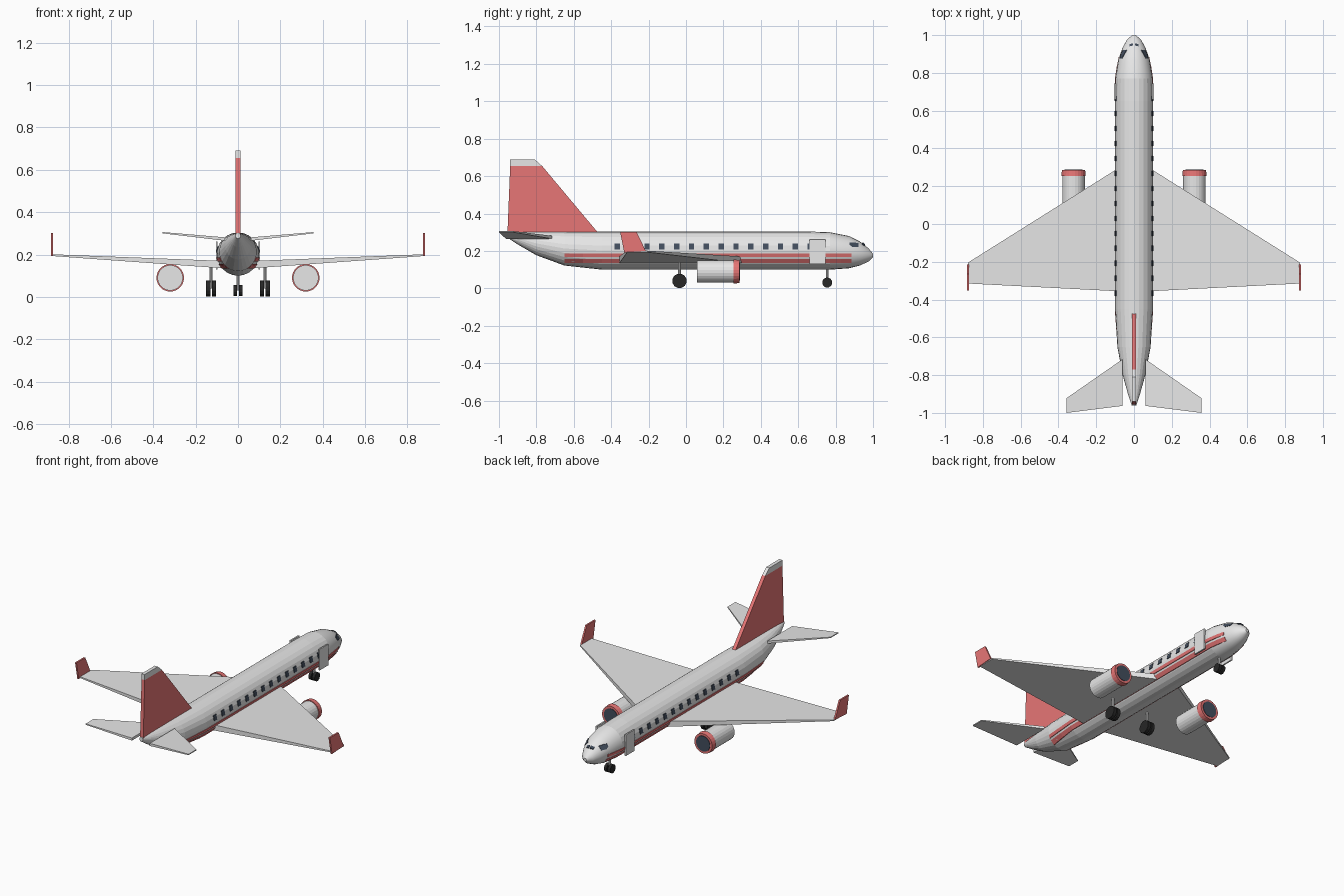
import bpy, bmesh, math
from mathutils import Vector

cube = bpy.data.objects.get("Cube")
if cube:
    bpy.data.objects.remove(cube)


def material(name, r, g, b):
    m = bpy.data.materials.new(name)
    m.use_nodes = True
    m.diffuse_color = (r, g, b, 1)
    m.node_tree.nodes["Principled BSDF"].inputs["Base Color"].default_value = (r, g, b, 1)
    return m


WHITE = material("light grey", 0.8, 0.8, 0.8)
RED = material("red", 0.8, 0.18, 0.18)
GLASS = material("dark glass", 0.055, 0.075, 0.11)
BLACK = material("tyre black", 0.02, 0.02, 0.02)


def build(name, verts, faces, *mats):
    mesh = bpy.data.meshes.new(name)
    mesh.from_pydata(verts, [], faces)
    bm = bmesh.new()
    bm.from_mesh(mesh)
    bmesh.ops.recalc_face_normals(bm, faces=bm.faces)
    bm.to_mesh(mesh)
    bm.free()
    for m in mats:
        mesh.materials.append(m)
    ob = bpy.data.objects.new(name, mesh)
    bpy.context.collection.objects.link(ob)
    return ob


def loft(name, rings, *mats):
    """Closed solid through rings that all have the same point count."""
    n = len(rings[0])
    verts = [p for ring in rings for p in ring]
    faces = [(i * n + j, i * n + (j + 1) % n, (i + 1) * n + (j + 1) % n, (i + 1) * n + j)
             for i in range(len(rings) - 1) for j in range(n)]
    faces += [tuple(range(n)), tuple(range(len(verts) - n, len(verts)))]
    return build(name, verts, faces, *mats)


def box(name, x, y, z, mat):
    return loft(name, [[(i, y[0], z[0]), (i, y[1], z[0]), (i, y[1], z[1]), (i, y[0], z[1])]
                       for i in x], mat)


def cylinder(name, axis, start, end, centre, radius, sides, *mats, end_radius=None):
    """Cylinder along x, y or z; centre gives the other two coordinates in order."""
    rings = []
    for pos, r in ((start, radius), (end, end_radius or radius)):
        ring = []
        for k in range(sides):
            a = math.tau * (k + 0.5) / sides
            p = [centre[0] + r * math.cos(a), centre[1] + r * math.sin(a)]
            p.insert("xyz".index(axis), pos)
            ring.append(tuple(p))
        rings.append(ring)
    return loft(name, rings, *mats)


# Fuselage stations: y, bottom z, top z, half width
STATIONS = [
    (-0.96, 0.275, 0.302, 0.012), (-0.9, 0.235, 0.303, 0.032), (-0.8, 0.177, 0.304, 0.06),
    (-0.65, 0.122, 0.304, 0.088), (-0.45, 0.1, 0.304, 0.1), (0.65, 0.1, 0.304, 0.1),
    (0.77, 0.1, 0.3, 0.099), (0.87, 0.107, 0.28, 0.083), (0.93, 0.122, 0.25, 0.062),
    (0.975, 0.143, 0.215, 0.038), (1.0, 0.165, 0.185, 0.01)]


def section(y):
    for a, b in zip(STATIONS, STATIONS[1:]):
        if y <= b[0]:
            t = (y - a[0]) / (b[0] - a[0])
            lo, hi, w = (a[i] + t * (b[i] - a[i]) for i in (1, 2, 3))
            return (lo + hi) / 2, w, (hi - lo) / 2


def skin_x(y, z, lift):
    """Half width of the hull at a height, pushed out a little."""
    c, w, h = section(y)
    return w * math.sqrt(max(0, 1 - ((z - c) / h) ** 2)) + lift


SIDES = 24
hull = []
for station in STATIONS:
    c, w, h = section(station[0])
    hull.append([(w * math.cos(math.tau * k / SIDES), station[0],
                  c + h * math.sin(math.tau * k / SIDES)) for k in range(SIDES)])
fuselage = loft("fuselage", hull, WHITE)
for p in fuselage.data.polygons:
    p.use_smooth = len(p.vertices) == 4 and p.center.y > 0.77


def skin_plate(name, side, corners, mat, lift=0.003):
    """Thin plate laid on the hull; corners is a list of (y, low z, high z)."""
    rings = []
    for y, lo, hi in corners:
        rings.append([(side * skin_x(y, lo, -0.004), y, lo), (side * skin_x(y, lo, lift), y, lo),
                      (side * skin_x(y, hi, lift), y, hi), (side * skin_x(y, hi, -0.004), y, hi)])
    return loft(name, rings, mat)


# Tail fin with a pale cap
def fin_ring(y0, y1, z):
    return [(-0.011, y0, z), (0.011, y0, z), (0.011, y1, z), (-0.011, y1, z)]


fin = loft("tail_fin", [fin_ring(-0.955, -0.46, 0.285), fin_ring(-0.94, -0.77, 0.655),
                        fin_ring(-0.94, -0.81, 0.69)], RED, WHITE)
for p in fin.data.polygons:
    p.material_index = int(p.center.z > 0.66)


def wing_ring(x, y0, y1, z, thick):
    return [(x, y0, z), (x, y1, z), (x, y1, z + thick), (x, y0, z + thick)]


for side, tag in ((1, "left"), (-1, "right")):
    # Wings, winglets and tailplane
    loft(tag + "_wing", [wing_ring(side * 0.06, -0.357, 0.31, 0.134, 0.036),
                         wing_ring(side * 0.1, -0.355, 0.285, 0.137, 0.034),
                         wing_ring(side * 0.88, -0.315, -0.205, 0.193, 0.008)], WHITE)
    loft(tag + "_winglet", [[(side * x, -0.33, 0.192), (side * x, -0.215, 0.2),
                             (side * x, -0.265, 0.302), (side * x, -0.352, 0.302)]
                            for x in (0.874, 0.884)], RED)
    loft(tag + "_tailplane", [wing_ring(side * 0.062, -0.963, -0.717, 0.265, 0.016),
                              wing_ring(side * 0.357, -1.0, -0.922, 0.3, 0.006)], WHITE)

    # Engines
    spot = (side * 0.32, 0.09)
    cylinder(tag + "_engine", "y", 0.06, 0.256, spot, 0.06, 24, WHITE)
    cylinder(tag + "_engine_rim", "y", 0.254, 0.286, spot, 0.065, 24, RED, end_radius=0.062)
    cylinder(tag + "_engine_intake", "y", 0.28, 0.289, spot, 0.048, 24, GLASS)

    # Main landing gear
    cylinder(tag + "_main_strut", "z", 0.04, 0.15, (side * 0.127, -0.035), 0.008, 8, WHITE)
    for k in (-1, 1):
        mid = side * 0.127 + k * 0.014
        cylinder(tag + "_main_wheel", "x", mid - 0.01, mid + 0.01, (-0.035, 0.04), 0.039, 12, BLACK)
        cylinder("nose_wheel", "x", side * 0.004, side * 0.022, (0.755, 0.031), 0.027, 12, BLACK)\
            if k == 1 else None

    # Cabin windows, door and stripes
    for i in range(14):
        y = -0.367 + i * 0.0793
        skin_plate(tag + "_cabin_window", side, [(y - 0.014, 0.209, 0.24), (y + 0.014, 0.209, 0.24)],
                   GLASS, 0.004)
    box(tag + "_door", (side * 0.096, side * 0.105), (0.66, 0.745), (0.13, 0.262), WHITE)
    ys = [-0.65, -0.55, -0.45, 0.1, 0.65, 0.77, 0.83, 0.885]
    for lo, hi in ((0.135, 0.156), (0.168, 0.186)):
        skin_plate(tag + "_stripe", side, [(y, lo, hi) for y in ys], RED)

    # Cockpit glazing
    skin_plate(tag + "_cockpit_window", side, [(0.875, 0.232, 0.246), (0.892, 0.22, 0.246),
                                               (0.922, 0.22, 0.242)], GLASS)
    loft(tag + "_windscreen", [[(side * x, y, z), (side * x, y + 0.012, z - 0.01),
                                (side * x, y + 0.012, z - 0.004), (side * x, y, z + 0.006)]
                               for x, y, z in ((0.004, 0.945, 0.24), (0.024, 0.94, 0.234))], GLASS)

# Nose gear strut
cylinder("nose_strut", "z", 0.03, 0.12, (0, 0.755), 0.007, 8, WHITE)
